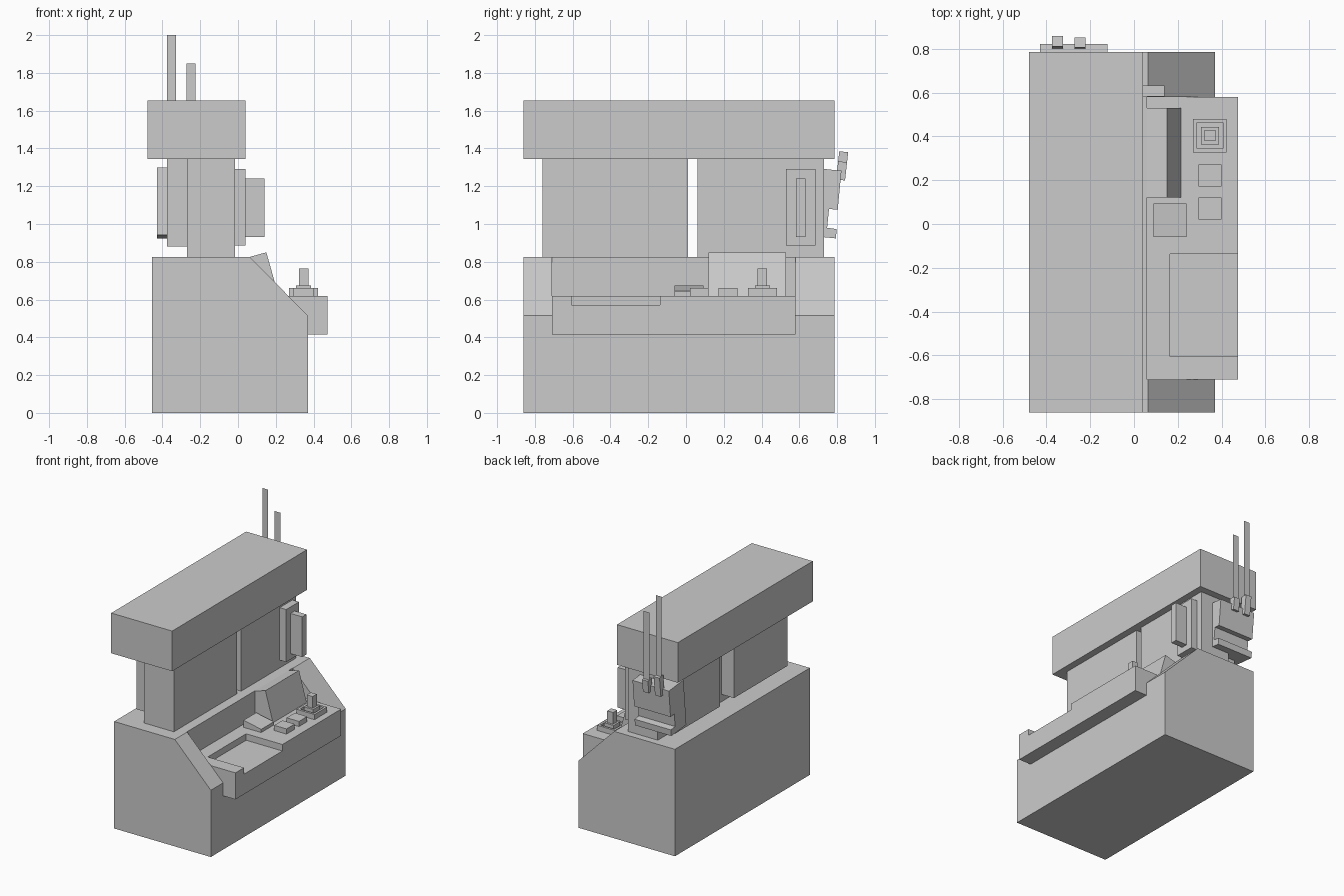
import bpy, bmesh
from mathutils import Vector

if "Cube" in bpy.data.objects:
    bpy.data.objects.remove(bpy.data.objects["Cube"])


def finish(name, bm):
    bmesh.ops.recalc_face_normals(bm, faces=bm.faces)
    me = bpy.data.meshes.new(name)
    bm.to_mesh(me)
    bm.free()
    ob = bpy.data.objects.new(name, me)
    bpy.context.collection.objects.link(ob)
    return ob


def prism(name, pts, axis, a, b):
    """Extrude a profile: axis 'y' takes (x, z) points, axis 'x' takes (y, z)."""
    bm = bmesh.new()
    place = (lambda p: (p[0], a, p[1])) if axis == 'y' else (lambda p: (a, p[0], p[1]))
    face = bm.faces.new([bm.verts.new(place(p)) for p in pts])
    moved = bmesh.ops.extrude_face_region(bm, geom=[face])['geom']
    step = Vector((0, b - a, 0)) if axis == 'y' else Vector((b - a, 0, 0))
    bmesh.ops.translate(bm, vec=step, verts=[g for g in moved if isinstance(g, bmesh.types.BMVert)])
    return finish(name, bm)


def box(name, x0, x1, y0, y1, z0, z1):
    return prism(name, [(x0, z0), (x1, z0), (x1, z1), (x0, z1)], 'y', y0, y1)


def boolean(ob, other, op):
    mod = ob.modifiers.new(op, 'BOOLEAN')
    mod.operation, mod.object, mod.solver = op, other, 'EXACT'
    bpy.context.view_layer.objects.active = ob
    bpy.ops.object.modifier_apply(modifier=mod.name)
    bpy.data.objects.remove(other)


# Cabinet with sloped shoulder, projecting console and tray recess
cabinet = prism("cabinet_and_console",
                [(-.455, 0), (.37, 0), (.37, .515), (.063, .825), (-.455, .825)], 'y', -.86, .785)
boolean(cabinet, box("console_block", .2, .475, -.71, .58, .415, .62), 'UNION')
boolean(cabinet, box("notch_cutter", .06, .6, -.71, .58, .62, 1), 'DIFFERENCE')
boolean(cabinet, box("tray_cutter", .165, .6, -.605, -.137, .57, .7), 'DIFFERENCE')

# Roof block
box("roof", -.48, .04, -.86, .785, 1.345, 1.655)

# Two columns, each with an inset rear panel
for side, y0, y1 in (("front", -.76, .01), ("rear", .06, .73)):
    box(side + "_column", -.27, -.015, y0, y1, .825, 1.345)
    box(side + "_column_back_panel", -.375, -.27, y0 + .06, y1 - .06, .88, 1.345)

# Side plate and its handle
box("side_plate", -.015, .04, .53, .685, .885, 1.29)
box("side_handle", .04, .14, .583, .633, .93, 1.24)

# Display wedge and sloped pad on the console
prism("display", [(.06, .62), (.215, .62), (.15, .85), (.06, .825)], 'y', .12, .53)
prism("sloped_pad", [(.09, .62), (.24, .62), (.24, .645), (.09, .675)], 'y', -.06, .093)

# Push buttons
for i, y in enumerate((.02, .172)):
    box(f"button_{i + 1}", .295, .4, y, y + .1, .62, .66)

# Joystick: dished base, collar and stick
bm = bmesh.new()
bmesh.ops.create_cube(bm, size=1)
for v in bm.verts:
    v.co = (.347 + v.co.x * .153, .404 + v.co.y * .153, .64 + v.co.z * .04)
bm.normal_update()
top = max(bm.faces, key=lambda f: f.calc_center_median().z)
bmesh.ops.inset_region(bm, faces=[top], thickness=.024)
inner = bmesh.ops.extrude_face_region(bm, geom=[top])['geom']
bmesh.ops.delete(bm, geom=[top], context='FACES_ONLY') if top.is_valid else None
bmesh.ops.translate(bm, vec=(0, 0, -.02), verts=[g for g in inner if isinstance(g, bmesh.types.BMVert)])
finish("joystick_base", bm)
box("joystick_collar", .307, .387, .364, .444, .64, .675)
box("joystick_stick", .322, .372, .379, .429, .675, .765)

# Tilted aerial bracket on the end of the rear column
prism("aerial_bracket",
      [(.645, 1.3), (.823, 1.282), (.803, 1.075), (.757, 1.08),
       (.747, .98), (.798, .973), (.793, .924), (.61, .942)], 'x', -.43, -.12)

# Sockets and flat aerials
for i, (x, top_z, tip) in enumerate(((-.375, 1.385, 2.0), (-.272, 1.332, 1.85))):
    shift = (top_z - 1.235) * .11
    prism(f"aerial_socket_{i + 1}",
          [(.795, 1.237), (.842, 1.23), (.842 + shift, top_z - .005), (.795 + shift, top_z)],
          'x', x, x + .05)
    bm = bmesh.new()
    bm.faces.new([bm.verts.new(c) for c in ((x, .835, top_z - .01), (x + .048, .835, top_z - .01),
                                            (x + .048, .835, tip), (x, .835, tip))])
    finish(f"aerial_{i + 1}", bm)
